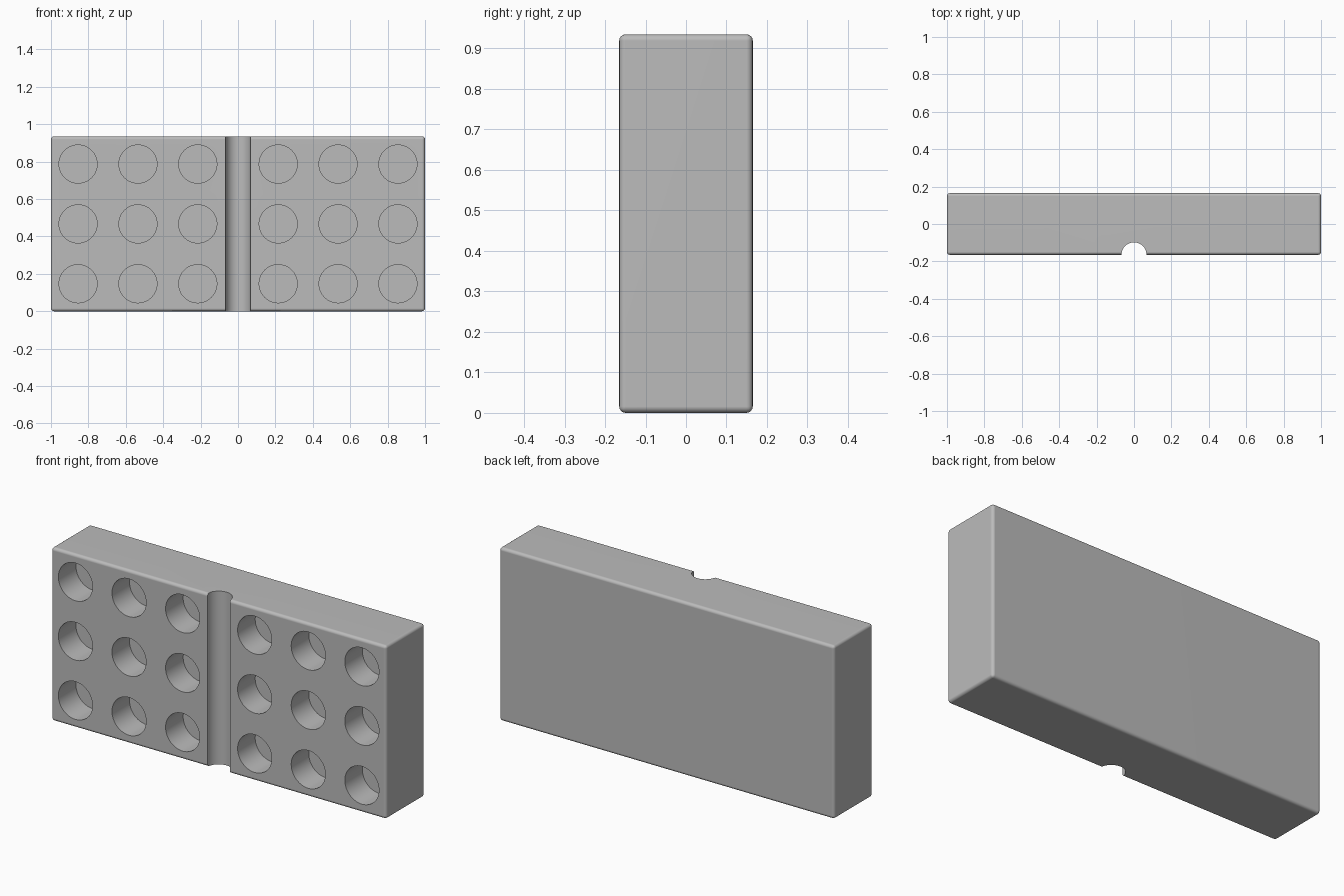
import bpy, bmesh, math
from mathutils import Matrix, Vector

cube = bpy.data.objects.get("Cube")
if cube:
    bpy.data.objects.remove(cube, do_unlink=True)

WIDTH, DEPTH, HEIGHT = 2.0, 0.33, 0.935
FRONT = -DEPTH / 2
HOLE_DEPTH = 0.15

grey = bpy.data.materials.new("plain grey")
grey.use_nodes = True
grey.diffuse_color = (0.5, 0.5, 0.5, 1)
grey.node_tree.nodes["Principled BSDF"].inputs["Base Color"].default_value = (0.5, 0.5, 0.5, 1)


def make_object(name, bm):
    bmesh.ops.recalc_face_normals(bm, faces=bm.faces[:])
    mesh = bpy.data.meshes.new(name)
    bm.to_mesh(mesh)
    bm.free()
    mesh.materials.append(grey)
    obj = bpy.data.objects.new(name, mesh)
    bpy.context.collection.objects.link(obj)
    return obj


def add_cylinder(bm, centre, radius, length, rotation=Matrix()):
    bmesh.ops.create_cone(bm, cap_ends=True, segments=48, radius1=radius, radius2=radius,
                          depth=length, matrix=Matrix.Translation(centre) @ rotation)


# Block with softly rounded edges
bm = bmesh.new()
bmesh.ops.create_cube(bm, size=1, matrix=Matrix.Translation((0, 0, HEIGHT / 2))
                      @ Matrix.Diagonal((WIDTH, DEPTH, HEIGHT, 1)))
bmesh.ops.bevel(bm, geom=bm.edges[:], offset=0.016, segments=4, profile=0.5, affect='EDGES')
block = make_object("drilled_block", bm)

# Cutter: vertical half-round groove and two mirrored grids of blind holes
bm = bmesh.new()
add_cylinder(bm, Vector((0, FRONT, HEIGHT / 2)), 0.067, HEIGHT + 0.2)
lay_down = Matrix.Rotation(math.pi / 2, 4, 'X')
for side in (-1, 1):
    for column in range(3):
        for row in range(3):
            centre = Vector((side * (0.215 + 0.32 * column), FRONT, 0.147 + 0.32 * row))
            add_cylinder(bm, centre, 0.102, 2 * HOLE_DEPTH, lay_down)
cutter = make_object("hole_cutter", bm)
cutter.hide_render = True

# Cut the block
cut = block.modifiers.new("cut", 'BOOLEAN')
cut.operation = 'DIFFERENCE'
cut.solver = 'EXACT'
cut.object = cutter
bpy.ops.object.select_all(action='DESELECT')
bpy.context.view_layer.objects.active = block
block.select_set(True)
bpy.ops.object.modifier_apply(modifier=cut.name)
bpy.data.objects.remove(cutter, do_unlink=True)

# Smooth the round surfaces, keep the flat faces flat
bpy.ops.object.shade_smooth_by_angle(angle=math.radians(30))
weighted = block.modifiers.new("even normals", 'WEIGHTED_NORMAL')
weighted.keep_sharp = True
